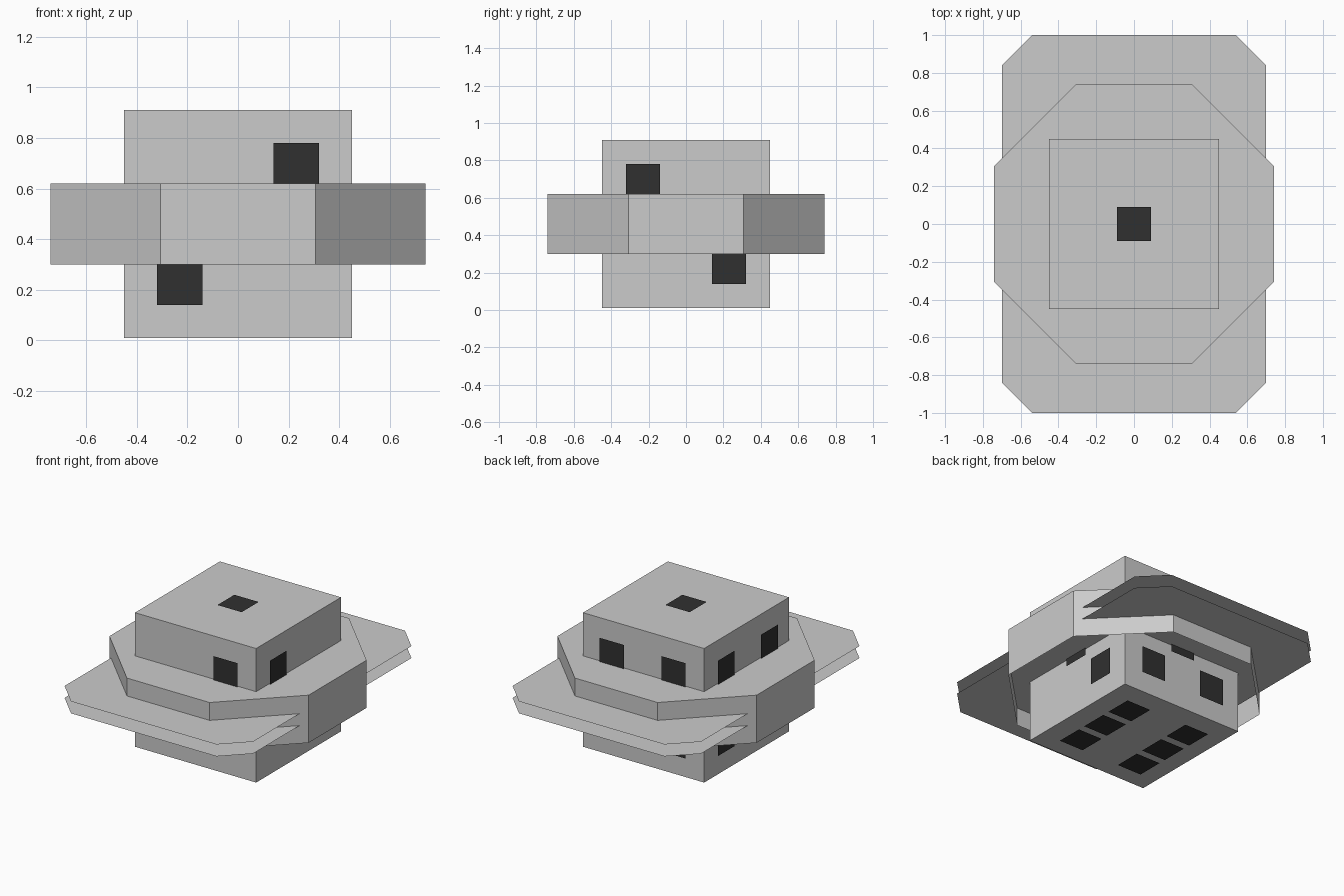
import bpy, bmesh
from mathutils import Vector

if "Cube" in bpy.data.objects:
    bpy.data.objects.remove(bpy.data.objects["Cube"])

HALF, MID = 0.45, 0.46          # cube half size and centre height


def make(name, faces, mat=None):
    """Object from a list of polygons (each a list of points)."""
    bm = bmesh.new()
    for pts in faces:
        bm.faces.new([bm.verts.new(p) for p in pts])
    bmesh.ops.remove_doubles(bm, verts=bm.verts, dist=1e-5)
    mesh = bpy.data.meshes.new(name)
    bm.to_mesh(mesh)
    bm.free()
    ob = bpy.data.objects.new(name, mesh)
    bpy.context.collection.objects.link(ob)
    if mat:
        mesh.materials.append(mat)
    return ob


def cut_rect(hx, hy, c, z):
    """Counter-clockwise rectangle with cut corners at height z."""
    return [(hx, -hy + c, z), (hx, hy - c, z), (hx - c, hy, z), (-hx + c, hy, z),
            (-hx, hy - c, z), (-hx, -hy + c, z), (-hx + c, -hy, z), (hx - c, -hy, z)]


# Cube body
bpy.ops.mesh.primitive_cube_add(size=2 * HALF, location=(0, 0, MID))
bpy.context.object.name = "cube_body"

# Octagonal band: closed on top, open underneath
low = cut_rect(0.74, 0.74, 0.433, 0.30)
high = cut_rect(0.74, 0.74, 0.433, 0.62)
sides = [[low[i], low[(i + 1) % 8], high[(i + 1) % 8], high[i]] for i in range(8)]
make("octagon_band", sides + [high])

# Two paper-thin brim sheets with cut corners
make("upper_brim_sheet", [cut_rect(0.70, 1.0, 0.16, 0.50)])
make("lower_brim_sheet", [cut_rect(0.70, 1.0, 0.16, 0.42)[::-1]])

# Square spots floating just off each face
dark = bpy.data.materials.new("dark_spot")
dark.diffuse_color = (0.03, 0.03, 0.03, 1)
dark.use_nodes = True
dark.node_tree.nodes["Principled BSDF"].inputs["Base Color"].default_value = dark.diffuse_color
S = 0.23
two = [(S, S), (-S, -S)]
four = two + [(S, -S), (-S, S)]
X, Y, Z = Vector((1, 0, 0)), Vector((0, 1, 0)), Vector((0, 0, 1))
layout = {  # side: (right axis, up axis, spot centres)
    "front": (X, Z, two),
    "right": (-Y * -1, Z, [(-S, S), (0, 0), (S, -S)]),
    "back": (-X, Z, four + [(0, 0)]),
    "left": (-Y, Z, four),
    "top": (X, Y, [(0, 0)]),
    "bottom": (-X, Y, [(a, b) for a in (-S, S) for b in (-S, 0, S)]),
}
for side, (u, v, spots) in layout.items():
    base = Vector((0, 0, MID)) + u.cross(v) * (HALF + 0.01)
    quads = [[base + u * (a + i * 0.09) + v * (b + j * 0.09)
              for i, j in ((-1, -1), (1, -1), (1, 1), (-1, 1))] for a, b in spots]
    make(side + "_spots", quads, dark)
